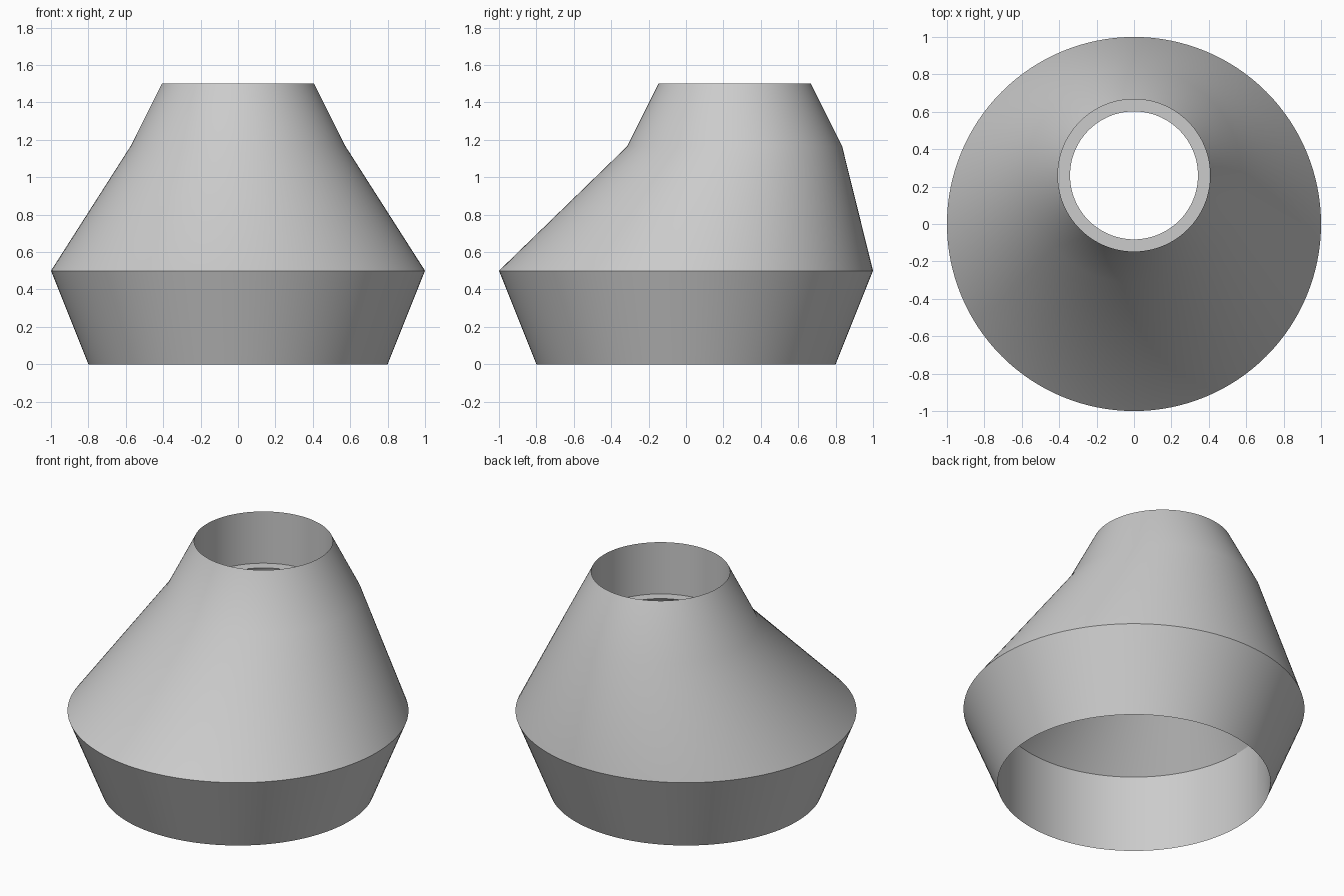
import bpy, bmesh
from math import cos, sin, tau

cube = bpy.data.objects.get("Cube")
if cube:
    bpy.data.objects.remove(cube)

SEGMENTS = 128
OFFSET = 0.26   # the neck sits behind the base axis

# Closed section: (radius, centre y, height), up the outside and down the inside
RINGS = [
    (0.80, 0, 0),             # bottom edge
    (1.00, 0, 0.50),          # widest edge
    (0.575, OFFSET, 1.165),   # foot of the neck
    (0.407, OFFSET, 1.50),    # top edge
    (0.407, OFFSET, 1.165),   # bore down to the ledge
    (0.342, OFFSET, 1.165),   # ledge
    (0.80, 0, 0.50),          # inner skirt down to the base bore
]

# One plain grey material
grey = bpy.data.materials.new("plain grey")
grey.use_nodes = True
colour = (0.6, 0.6, 0.6, 1)
grey.diffuse_color = colour
grey.node_tree.nodes["Principled BSDF"].inputs["Base Color"].default_value = colour

# Skin the rings into a hollow offset reducer
bm = bmesh.new()
loops = []
for radius, y, z in RINGS:
    angles = [tau * i / SEGMENTS for i in range(SEGMENTS)]
    loops.append([bm.verts.new((radius * cos(a), y + radius * sin(a), z)) for a in angles])
for lower, upper in zip(loops, loops[1:] + loops[:1]):
    for i in range(SEGMENTS):
        j = (i + 1) % SEGMENTS
        bm.faces.new((lower[i], lower[j], upper[j], upper[i]))
bmesh.ops.recalc_face_normals(bm, faces=bm.faces)

mesh = bpy.data.meshes.new("offset_reducer")
bm.to_mesh(mesh)
bm.free()
mesh.materials.append(grey)
reducer = bpy.data.objects.new("offset_reducer", mesh)
bpy.context.collection.objects.link(reducer)

# Smooth around the cones, sharp at the rims
bpy.ops.object.select_all(action="DESELECT")
reducer.select_set(True)
bpy.context.view_layer.objects.active = reducer
bpy.ops.object.shade_smooth_by_angle(angle=0.52)
